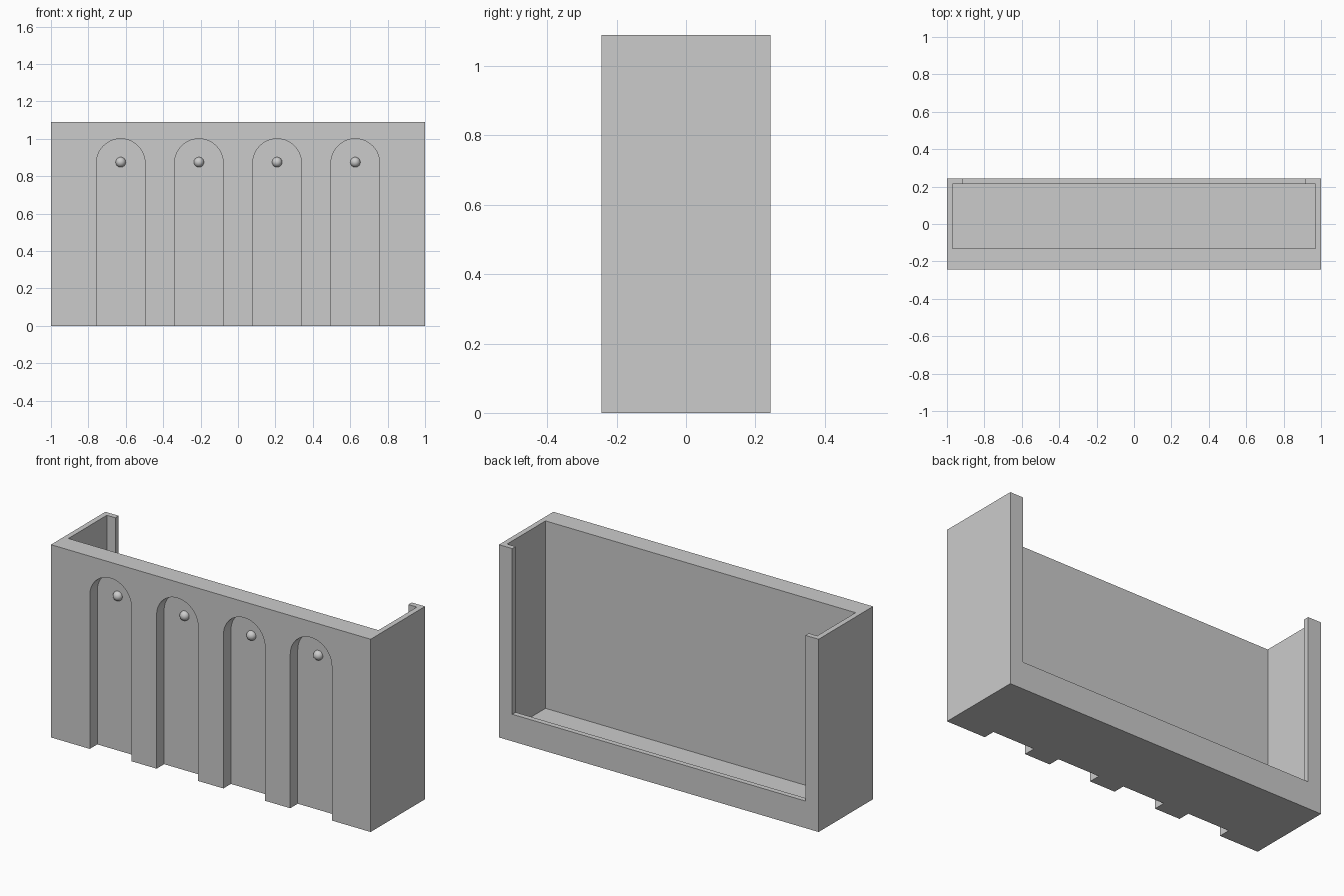
import bpy, bmesh, math
from mathutils import Vector

if "Cube" in bpy.data.objects:
    bpy.data.objects.remove(bpy.data.objects["Cube"])

W, D, H = 1.0, 0.243, 1.09        # half width, half depth, height
WALL = 0.03                       # thin wall thickness
RECESS_Y = -D + 0.067             # back plane of the arched niches
ARCH_R, SPRING = 0.13, 0.87       # niche radius and springing height
ARCH_X = (-0.627, -0.209, 0.209, 0.627)

grey = bpy.data.materials.new("light grey")
grey.diffuse_color = (0.6, 0.6, 0.6, 1)
grey.use_nodes = True
grey.node_tree.nodes["Principled BSDF"].inputs["Base Color"].default_value = grey.diffuse_color


def prism(name, profile, y0, y1):
    """Extrude an x-z outline from y0 to y1."""
    bm = bmesh.new()
    face = bm.faces.new([bm.verts.new((x, y0, z)) for x, z in profile])
    out = bmesh.ops.extrude_face_region(bm, geom=[face])
    verts = [v for v in out["geom"] if isinstance(v, bmesh.types.BMVert)]
    bmesh.ops.translate(bm, verts=verts, vec=Vector((0, y1 - y0, 0)))
    bmesh.ops.recalc_face_normals(bm, faces=bm.faces)
    mesh = bpy.data.meshes.new(name)
    bm.to_mesh(mesh)
    bm.free()
    mesh.materials.append(grey)
    ob = bpy.data.objects.new(name, mesh)
    bpy.context.collection.objects.link(ob)
    return ob


def rect(x, z0, z1):
    return [(-x, z0), (x, z0), (x, z1), (-x, z1)]


def cut(target, cutter):
    """Subtract the cutter and remove it."""
    mod = target.modifiers.new("cut", "BOOLEAN")
    mod.operation = "DIFFERENCE"
    mod.solver = "EXACT"
    mod.object = cutter
    bpy.context.view_layer.objects.active = target
    bpy.ops.object.modifier_apply(modifier=mod.name)
    bpy.data.objects.remove(cutter, do_unlink=True)


# Open-topped box
body = prism("box_body", rect(W, 0, H), -D, D)
cut(body, prism("cavity", rect(W - WALL, WALL, H + 0.2), -0.13, D - WALL))

# Tall back opening that leaves a sill and two narrow return lips
cut(body, prism("back_opening", rect(0.917, 0.153, H + 0.2), 0.1, D + 0.1))

# Arched niches in the front, open at the bottom
for cx in ARCH_X:
    arch = [(cx - ARCH_R, -0.1), (cx + ARCH_R, -0.1)]
    for i in range(33):
        a = math.pi * i / 32
        arch.append((cx + ARCH_R * math.cos(a), SPRING + ARCH_R * math.sin(a)))
    cut(body, prism("niche", arch, -D - 0.1, RECESS_Y))

bpy.ops.object.select_all(action="DESELECT")
body.select_set(True)
bpy.context.view_layer.objects.active = body
bpy.ops.object.shade_smooth_by_angle(angle=math.radians(30))

# Round knob at the head of each niche
for i, cx in enumerate(ARCH_X):
    bpy.ops.mesh.primitive_uv_sphere_add(segments=32, ring_count=16, radius=0.027,
                                         location=(cx, RECESS_Y, 0.875))
    knob = bpy.context.object
    knob.name = f"knob_{i + 1}"
    knob.data.materials.append(grey)
    bpy.ops.object.shade_smooth()
